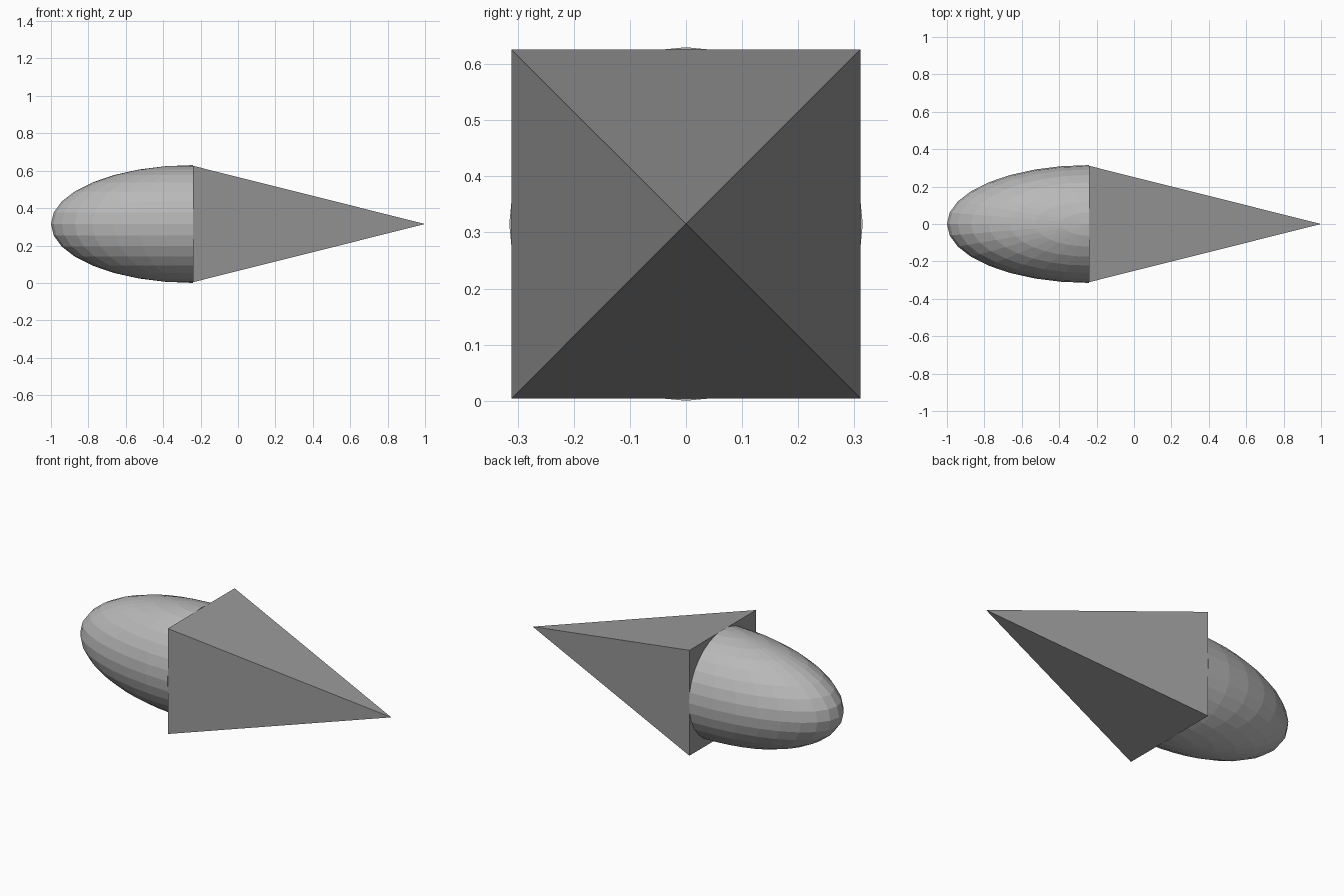
import bpy, bmesh
from math import pi
from mathutils import Matrix

if "Cube" in bpy.data.objects:
    bpy.data.objects.remove(bpy.data.objects["Cube"])

JOIN_X, MID_Z = -0.24, 0.315
BODY_LEN, BODY_R = 0.76, 0.315
SPIKE_LEN, SPIKE_HALF = 1.24, 0.311


def add_object(name, bm, grey):
    bmesh.ops.recalc_face_normals(bm, faces=bm.faces)
    mesh = bpy.data.meshes.new(name)
    bm.to_mesh(mesh)
    bm.free()
    mat = bpy.data.materials.new(name + "_grey")
    mat.diffuse_color = (grey, grey, grey, 1)
    mat.use_nodes = True
    mat.node_tree.nodes["Principled BSDF"].inputs["Base Color"].default_value = mat.diffuse_color
    mesh.materials.append(mat)
    obj = bpy.data.objects.new(name, mesh)
    obj.location = (JOIN_X, 0, MID_Z)
    bpy.context.collection.objects.link(obj)
    return obj


# Rounded body: stretched sphere with vertical poles, its +x half cut off and capped
bm = bmesh.new()
bmesh.ops.create_uvsphere(bm, u_segments=32, v_segments=16, radius=1)
bmesh.ops.delete(bm, geom=[v for v in bm.verts if v.co.x > 1e-4], context='VERTS')
bmesh.ops.holes_fill(bm, edges=[e for e in bm.edges if e.is_boundary], sides=0)
bm.transform(Matrix.Diagonal((BODY_LEN, BODY_R, BODY_R, 1)))
add_object("rounded_body", bm, 0.48)

# Pointed end: square pyramid with its apex pointing to +x
bm = bmesh.new()
bmesh.ops.create_cone(bm, cap_ends=True, segments=4, radius1=SPIKE_HALF * 2 ** 0.5,
                      radius2=0, depth=SPIKE_LEN)
bmesh.ops.remove_doubles(bm, verts=bm.verts, dist=1e-5)
# Turn the square so its sides are axis-aligned, only if the corners lie on the axes
if any(abs(v.co.x) < 1e-4 and abs(v.co.y) > 0.1 for v in bm.verts):
    bm.transform(Matrix.Rotation(pi / 4, 4, 'Z'))
bm.transform(Matrix.Rotation(pi / 2, 4, 'Y') @ Matrix.Translation((0, 0, SPIKE_LEN / 2)))
add_object("pyramid_point", bm, 0.32)
